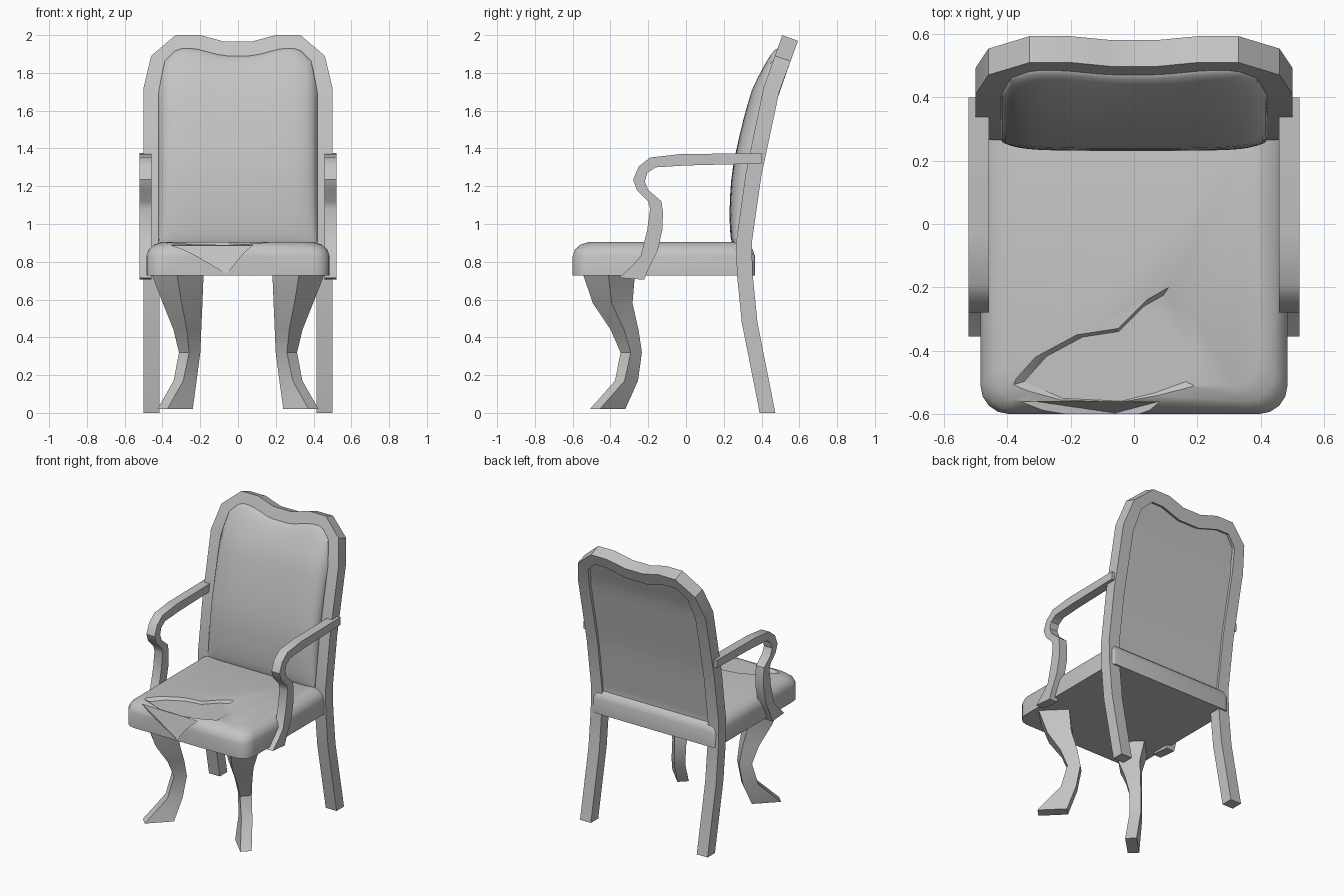
import bpy, bmesh, math
from mathutils import Vector

cube = bpy.data.objects.get("Cube")
if cube:
    bpy.data.objects.remove(cube, do_unlink=True)

GREY = (0.55, 0.55, 0.55, 1)
mat = bpy.data.materials.new("plain grey")
mat.use_nodes = True
mat.diffuse_color = GREY
mat.node_tree.nodes["Principled BSDF"].inputs["Base Color"].default_value = GREY


def loft(name, rings, triangulate=False):
    """Skin a list of equal rings and cap both ends."""
    bm = bmesh.new()
    loops = [[bm.verts.new(p) for p in ring] for ring in rings]
    n = len(loops[0])
    for a, b in zip(loops, loops[1:]):
        for i in range(n):
            j = (i + 1) % n
            bm.faces.new((a[i], a[j], b[j], b[i]))
    caps = [bm.faces.new(loops[0]), bm.faces.new(loops[-1])]
    if triangulate:
        bmesh.ops.triangulate(bm, faces=caps)
    bmesh.ops.recalc_face_normals(bm, faces=bm.faces[:])
    mesh = bpy.data.meshes.new(name)
    bm.to_mesh(mesh)
    bm.free()
    mesh.materials.append(mat)
    ob = bpy.data.objects.new(name, mesh)
    bpy.context.collection.objects.link(ob)
    return ob


def activate(ob):
    bpy.ops.object.select_all(action='DESELECT')
    ob.select_set(True)
    bpy.context.view_layer.objects.active = ob


def smooth(ob):
    activate(ob)
    bpy.ops.object.shade_smooth_by_angle(angle=math.radians(32))


def cut(ob, cutter):
    """Subtract the cutter, keeping the part whole if the cut fails."""
    cutter.hide_render = True
    mod = ob.modifiers.new("cut", 'BOOLEAN')
    mod.operation = 'DIFFERENCE'
    mod.solver = 'EXACT'
    mod.object = cutter
    activate(ob)
    result = ob.evaluated_get(bpy.context.evaluated_depsgraph_get())
    if len(result.data.polygons) > len(ob.data.polygons) / 2:
        bpy.ops.object.modifier_apply(modifier=mod.name)
    else:
        ob.modifiers.remove(mod)
    bpy.data.objects.remove(cutter, do_unlink=True)


def interp(table, t):
    for (a, va), (b, vb) in zip(table, table[1:]):
        if t <= b:
            return va + (vb - va) * (t - a) / (b - a)
    return table[-1][1]


def scaled(poly, k):
    cx = sum(p[0] for p in poly) / len(poly)
    cy = sum(p[1] for p in poly) / len(poly)
    return [(cx + (x - cx) * k, cy + (y - cy) * k) for x, y in poly]


# Side profile of the back frame: front edge y by height
LEAN = [(0, .39), (.48, .295), (.73, .27), (.9, .265), (1.26, .315), (1.72, .41), (2, .51)]


def front_y(z):
    return interp(LEAN, z)


# Back frame: rear legs joined by the curved crest, one continuous sweep
half = [(.5, z, .415, z) for z in (0, .48, .73, .9, 1.26)] + [
    (.5, 1.72, .415, 1.7), (.46, 1.89, .39, 1.85), (.33, 2, .32, 1.92),
    (.2, 2, .23, 1.92), (.07, 1.965, .08, 1.88)]


def frame_ring(xo, zo, xi, zi):
    def back(x, z):
        return (x, front_y(z) + .083, z - max(0, z - .9) * .028)
    return [(xo, front_y(zo), zo), (xi, front_y(zi), zi), back(xi, zi), back(xo, zo)]


rings = [frame_ring(*h) for h in half]
mirrored = [[(-x, y, z) for x, y, z in r] for r in reversed(rings)]
smooth(loft("back_frame", rings + mirrored))

# Back cushion: bulged front and plain rear, swept across the frame opening
TOP = [(0, 1.89), (.08, 1.89), (.23, 1.93), (.32, 1.93), (.39, 1.86), (.42, 1.7)]
BOTTOM = .87


def cushion_y(x, z):
    u = min(1, abs(x) / .42)
    v = (z - BOTTOM) / (interp(TOP, abs(x)) - BOTTOM)
    bulge = math.sqrt(max(0, math.sin(math.pi * min(1, max(0, v)))))
    return front_y(z) - .076 * bulge * math.sqrt(1 - u ** 7)


NX, NZ = 24, 20
columns = []
for i in range(NX + 1):
    x = -.42 * math.cos(math.pi * i / NX)
    top = interp(TOP, abs(x))
    heights = [BOTTOM + (top - BOTTOM) * (1 - math.cos(math.pi * k / NZ)) / 2
               for k in range(NZ + 1)]
    columns.append([(x, cushion_y(x, z), z) for z in heights]
                   + [(x, front_y(z) + .068, z) for z in reversed(heights)])
cushion = loft("back_cushion", columns)

# Ragged shallow dent in the back cushion
dent = [(-.05, 1.66), (-.1, 1.76), (-.24, 1.68), (-.21, 1.6), (-.3, 1.48), (-.24, 1.4),
        (-.37, 1.32), (-.29, 1.17), (-.2, 1.1), (-.09, 1.08), (-.07, 1.18), (-.03, 1.4),
        (-.12, 1.51)]
cut(cushion, loft("dent_cutter", [
    [(x, cushion_y(x, z) + d, z) for x, z in scaled(dent, k)]
    for k, d in ((1.08, -.02), (.9, .016))], True))
smooth(cushion)


# Seat: rounded outline stacked up a softened edge
def seat_ring(inset, z):
    hx, y0, y1 = .485 - inset, -.6 + inset, .365 - inset
    pts = []
    for y, sy, r in ((y0, 1, .09), (y1, -1, .03)):
        arc = [(hx - r + r * math.cos(t), y + sy * (r - r * math.sin(t)))
               for t in (math.pi / 2 * s / 4 for s in range(5))]
        pts += arc[::-1] if sy > 0 else arc
    pts += [(-x, y) for x, y in reversed(pts)]
    return [(x, y, z) for x, y in pts]


seat = loft("seat", [seat_ring(*r) for r in (
    (0, .727), (0, .83), (.012, .865), (.04, .89), (.085, .905))])

# Torn hollow on the seat top and down the front edge
tear = [(-.39, -.51), (-.31, -.42), (-.18, -.35), (-.05, -.33), (.04, -.24), (.11, -.2),
        (.17, -.26), (.2, -.39), (.19, -.51), (.08, -.55), (-.04, -.58), (-.25, -.57)]
cut(seat, loft("tear_cutter", [[(x, y, z) for x, y in scaled(tear, k)]
                               for k, z in ((1.14, .925), (.88, .887))], True))
notch = [Vector(p) for p in ((-.36, -.553, .886), (.08, -.56, .886), (-.06, -.597, .735))]
cut(seat, loft("notch_cutter", [notch, [p + Vector((0, -.1, .06)) for p in notch]]))
smooth(seat)

# Arms: outer and inner edge pairs (y, z) of a scrolled rail and post
arm_edges = [
    (.4, 1.375, .4, 1.32), (-.03, 1.37, 0, 1.31), (-.19, 1.352, -.16, 1.3),
    (-.25, 1.305, -.205, 1.27), (-.28, 1.235, -.218, 1.225), (-.26, 1.18, -.2, 1.18),
    (-.2, 1.12, -.13, 1.12), (-.19, 1.08, -.122, 1.06), (-.205, .97, -.125, .97),
    (-.24, .83, -.15, .86), (-.285, .78, -.195, .77), (-.355, .715, -.222, .705)]

# Front legs: diagonal sections (height, x, y, depth, width)
leg_sections = [
    (.735, .32, -.408, .1, .095), (.58, .293, -.388, .078, .07), (.44, .268, -.325, .054, .05),
    (.32, .256, -.29, .042, .038), (.17, .28, -.315, .05, .036), (.02, .333, -.415, .095, .037)]

for side, s in (("left", 1), ("right", -1)):
    arm = loft(side + "_arm", [
        [(s * .458, yo, zo), (s * .522, yo, zo), (s * .522, yi, zi), (s * .458, yi, zi)]
        for yo, zo, yi, zi in arm_edges])
    smooth(arm)
    legs = []
    out, across = Vector((1, -1, 0)).normalized(), Vector((1, 1, 0)).normalized()
    for z, cx, cy, a, b in leg_sections:
        ring = [Vector((cx, cy, z)) + out * a * p + across * b * q
                for p, q in ((1, 1), (1, -1), (-1, -1), (-1, 1))]
        legs.append([(s * p.x, p.y, p.z) for p in ring])
    smooth(loft(side + "_front_leg", legs))
